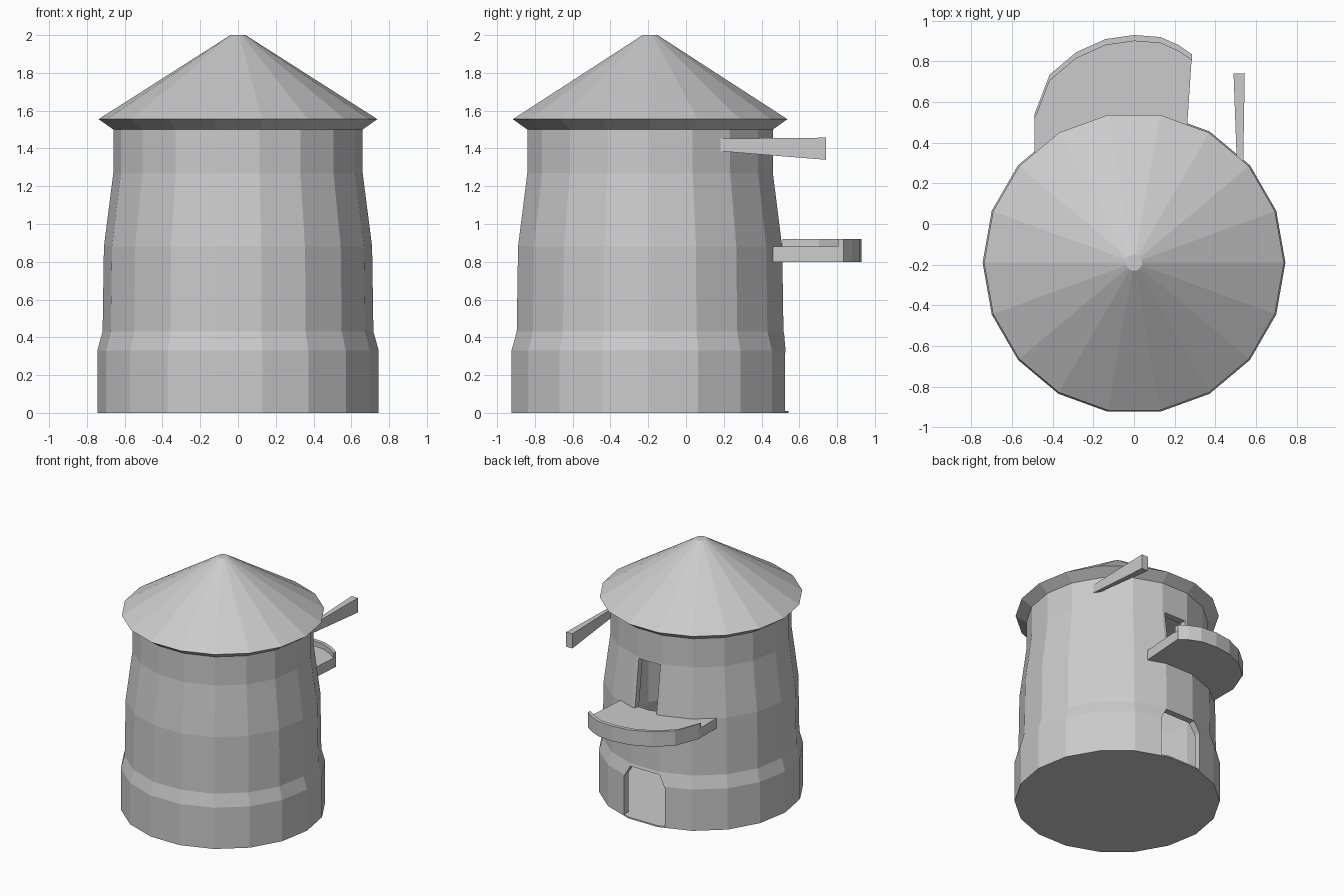
import bpy, bmesh
from math import sin, cos, pi

if "Cube" in bpy.data.objects:
    bpy.data.objects.remove(bpy.data.objects["Cube"])

CY = -0.19      # tower axis in y
SIDES = 18


def finish(name, bm):
    bmesh.ops.recalc_face_normals(bm, faces=bm.faces)
    me = bpy.data.meshes.new(name)
    bm.to_mesh(me)
    bm.free()
    ob = bpy.data.objects.new(name, me)
    bpy.context.collection.objects.link(ob)
    return ob


def lathe(name, profile):
    """Stack of 18-sided rings, capped at the first and last ring."""
    bm = bmesh.new()
    rings = [[bm.verts.new((r * cos(2 * pi * i / SIDES), CY + r * sin(2 * pi * i / SIDES), z))
              for i in range(SIDES)] for r, z in profile]
    for a, b in zip(rings, rings[1:]):
        for i in range(SIDES):
            j = (i + 1) % SIDES
            bm.faces.new((a[i], a[j], b[j], b[i]))
    bm.faces.new(rings[0])
    bm.faces.new(rings[-1])
    return finish(name, bm)


def loft(name, first, last):
    """Solid between two matching outlines."""
    bm = bmesh.new()
    a = [bm.verts.new(p) for p in first]
    b = [bm.verts.new(p) for p in last]
    n = len(a)
    for i in range(n):
        j = (i + 1) % n
        bm.faces.new((a[i], a[j], b[j], b[i]))
    bm.faces.new(a)
    bm.faces.new(b)
    return finish(name, bm)


def plate(name, outline, z0, z1):
    return loft(name, [(x, y, z0) for x, y in outline], [(x, y, z1) for x, y in outline])


def cut_through_back(target, name, outline):
    """Cut an x-z outline through the back wall."""
    cutter = loft(name, [(x, 0.2, z) for x, z in outline], [(x, 0.8, z) for x, z in outline])
    cutter.hide_render = True
    mod = target.modifiers.new(name, 'BOOLEAN')
    mod.operation, mod.solver, mod.object = 'DIFFERENCE', 'EXACT', cutter
    bpy.context.view_layer.objects.active = target
    bpy.ops.object.modifier_apply(modifier=mod.name)
    bpy.data.objects.remove(cutter)


# hollow tower: outer wall up, inner wall back down to a thin floor
outer = [(0.745, 0), (0.745, 0.33), (0.717, 0.43), (0.71, 0.88), (0.66, 1.27), (0.66, 1.5)]
wall = 0.05
inner = [(r - wall, max(z, 0.01)) for r, z in reversed(outer)]
tower = lathe("tower_wall", outer + inner)

# doorway with chamfered top, and balcony opening
cut_through_back(tower, "doorway_cutter",
                 [(-0.18, 0.011), (0.18, 0.011), (0.18, 0.32), (0.13, 0.41), (-0.13, 0.41), (-0.18, 0.32)])
cut_through_back(tower, "window_cutter",
                 [(-0.095, 0.87), (0.095, 0.87), (0.095, 1.26), (-0.095, 1.26)])

# conical roof with undercut eave
lathe("roof", [(0.66, 1.5), (0.738, 1.555), (0.04, 2.0)])

# balcony floor and raised rim along its curved edge
arc = [(-0.49, 0.54), (-0.415, 0.735), (-0.285, 0.845), (-0.14, 0.91),
       (0, 0.93), (0.13, 0.92), (0.22, 0.88), (0.285, 0.835)]
plate("balcony_floor", arc + [(0.26, 0.46), (0, 0.48), (-0.25, 0.42), (-0.49, 0.3)], 0.8, 0.88)
plate("balcony_rim", arc + [(x, y - 0.03) for x, y in reversed(arc)], 0.87, 0.92)


# flared beam sticking out under the eave
def rect(x0, x1, y, z0, z1):
    return [(x0, y, z0), (x1, y, z0), (x1, y, z1), (x0, y, z1)]


loft("beam", rect(0.511, 0.535, 0.16, 1.387, 1.452), rect(0.49, 0.545, 0.74, 1.34, 1.457))
